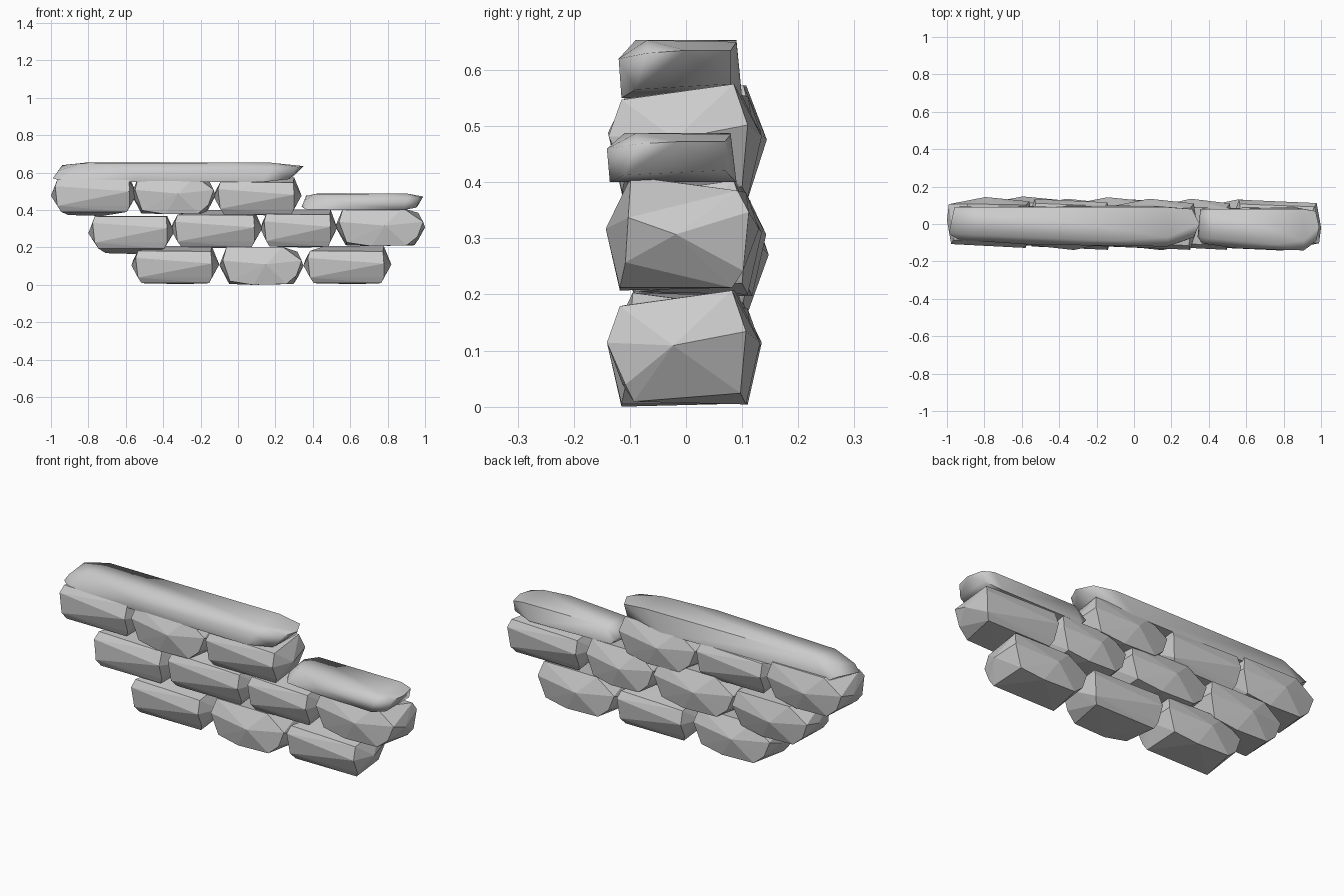
import bpy
import bmesh
import math
from mathutils import Matrix, Vector

cube = bpy.data.objects.get("Cube")
if cube:
    bpy.data.objects.remove(cube, do_unlink=True)

# One grey stone colour
stone_grey = bpy.data.materials.new("stone_grey")
stone_grey.use_nodes = True
colour = (0.6, 0.6, 0.6, 1)
stone_grey.diffuse_color = colour
shader = next(n for n in stone_grey.node_tree.nodes if n.type == "BSDF_PRINCIPLED")
shader.inputs["Base Color"].default_value = colour

# Corners of a chiselled block: flat ridged front, bulging back, slanted ends
BLOCK = [
    (-.235, .01, .1), (.235, -.02, .105),
    (-.212, -.12, .14), (.195, -.138, .11),
    (-.2, -.1, .178), (.19, -.115, .175),
    (-.2, -.11, .035), (.195, -.105, .035),
    (-.18, -.09, .005), (.18, -.09, .005),
    (-.025, .135, .11),
    (.195, .085, .203), (-.12, .09, .203), (-.225, .095, .13),
    (-.195, .1, .05), (-.14, .11, .005), (.045, .11, 0),
    (.175, .1, .02), (.215, .11, .13),
]

# Corners of a long, worn capstone
CAP = [
    (-.64, .09, .04), (-.62, -.085, .005), (-.23, -.1, 0), (.45, -.115, 0),
    (.59, -.09, .015), (.61, .08, .025), (.4, .1, 0), (-.58, .095, .005),
    (-.67, -.05, .02), (-.64, -.05, .06), (-.23, -.11, .05), (.5, -.12, .07),
    (.64, -.07, .08), (.67, 0, .085),
    (-.62, .05, .09), (-.52, -.06, .1), (.2, -.09, .103),
    (.5, -.07, .103), (.63, .08, .085), (.5, .09, .1), (-.5, .09, .103),
]


def hull_stone(name, corners, location, scale, turned=False, tilt=0):
    """Wrap the corners in a convex skin; tilt lifts the front, turned swaps front and back."""
    pose = (Matrix.Rotation(math.pi if turned else 0, 3, "Z")
            @ Matrix.Rotation(math.radians(-tilt), 3, "X"))
    bm = bmesh.new()
    for corner in corners:
        bm.verts.new(pose @ (Vector(corner) * Vector(scale)))
    result = bmesh.ops.convex_hull(bm, input=list(bm.verts))
    loose = {v for key in ("geom_interior", "geom_unused") for v in result[key]
             if isinstance(v, bmesh.types.BMVert)}
    bmesh.ops.delete(bm, geom=list(loose), context="VERTS")
    bmesh.ops.recalc_face_normals(bm, faces=list(bm.faces))
    mesh = bpy.data.meshes.new(name)
    bm.to_mesh(mesh)
    bm.free()
    mesh.materials.append(stone_grey)
    stone = bpy.data.objects.new(name, mesh)
    stone.location = location
    bpy.context.collection.objects.link(stone)
    return stone


# Courses of blocks: left edge, right edge, depth offset, base height, turned, tilt
courses = {
    "bottom_block": [(-.57, -.1, 0, .004, False, 0),
                     (-.1, .35, -.005, 0, True, 0),
                     (.35, .82, -.003, .004, False, 0)],
    "middle_block": [(-.8, -.34, 0, .178, False, 7),
                     (-.36, .13, .008, .197, False, 0),
                     (.12, .53, 0, .2, False, 0),
                     (.52, 1, -.008, .207, True, 0)],
    "upper_block": [(-1, -.54, 0, .378, False, 5),
                    (-.57, -.12, -.004, .378, True, 0),
                    (-.13, .34, 0, .372, False, 0)],
}
for name, blocks in courses.items():
    for number, (left, right, depth, base, turned, tilt) in enumerate(blocks, 1):
        length = (right - left) / .47
        hull_stone(f"{name}_{number}", BLOCK, ((left + right) / 2, depth, base),
                   (length, 1, 1), turned, tilt)

# Smooth capstones along the stepped top
caps = [
    hull_stone("long_capstone", CAP, (-.32, 0, .55), (1, 1, 1)),
    hull_stone("short_capstone", CAP, (.665, -.015, .4), (.485, 1.05, .85)),
]
bpy.ops.object.select_all(action="DESELECT")
for cap in caps:
    cap.select_set(True)
bpy.context.view_layer.objects.active = caps[0]
bpy.ops.object.shade_smooth_by_angle(angle=math.radians(75))
